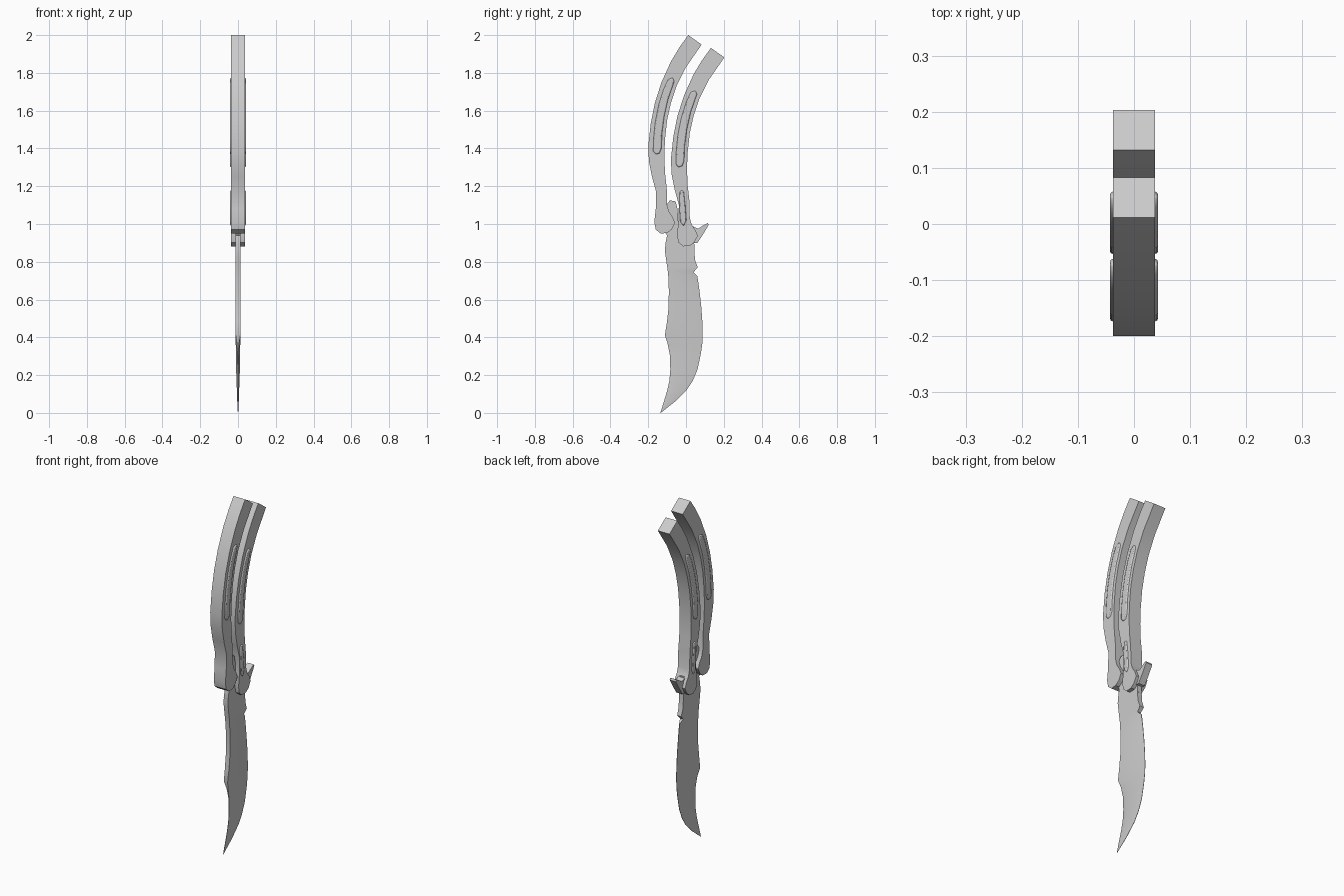
import bpy, bmesh

OFFSET = (0.12, -0.068)   # second handle is a shifted copy of the first


def finish(name, bm, angle=0.5):
    bmesh.ops.recalc_face_normals(bm, faces=bm.faces)
    me = bpy.data.meshes.new(name)
    bm.to_mesh(me)
    bm.free()
    ob = bpy.data.objects.new(name, me)
    bpy.context.collection.objects.link(ob)
    bpy.ops.object.select_all(action='DESELECT')
    ob.select_set(True)
    bpy.context.view_layer.objects.active = ob
    bpy.ops.object.shade_smooth_by_angle(angle=angle)
    return ob


def plate(name, outline, half, shift=(0, 0), bevel=0):
    """Extrude a (y, z) outline symmetrically across x = 0."""
    bm = bmesh.new()
    a = [bm.verts.new((-half, y + shift[0], z + shift[1])) for y, z in outline]
    face = bm.faces.new(a)
    ext = bmesh.ops.extrude_face_region(bm, geom=[face])
    for v in ext['geom']:
        if isinstance(v, bmesh.types.BMVert):
            v.co.x = half
    ob = finish(name, bm)
    if bevel:
        m = ob.modifiers.new("rim", 'BEVEL')
        m.width = bevel
        m.segments = 2
        m.limit_method = 'ANGLE'
        m.angle_limit = 1.2
    return ob


# handles: curved bars with a rounded pivot end, plus raised grips
handle = [(0.012, 2.0), (-0.035, 1.935), (-0.08, 1.86), (-0.13, 1.75), (-0.165, 1.64),
          (-0.187, 1.53), (-0.2, 1.41), (-0.196, 1.33), (-0.18, 1.25), (-0.158, 1.17),
          (-0.16, 1.08), (-0.168, 1.01), (-0.16, 0.97), (-0.135, 0.95), (-0.1, 0.952),
          (-0.075, 0.972), (-0.058, 1.005), (-0.07, 1.035), (-0.09, 1.065), (-0.1, 1.1),
          (-0.102, 1.19), (-0.111, 1.27), (-0.115, 1.36), (-0.111, 1.45), (-0.1, 1.55),
          (-0.08, 1.64), (-0.05, 1.73), (0.0, 1.83), (0.083, 1.95)]
grip = [(-0.07, 1.775), (-0.095, 1.765), (-0.12, 1.71), (-0.145, 1.63), (-0.163, 1.54),
        (-0.172, 1.45), (-0.174, 1.385), (-0.16, 1.368), (-0.14, 1.375), (-0.13, 1.40),
        (-0.127, 1.48), (-0.115, 1.57), (-0.095, 1.66), (-0.062, 1.755)]
for side, off in (("front", (0, 0)), ("back", OFFSET)):
    plate(side + "_handle", handle, 0.037, off)
    plate(side + "_grip", grip, 0.043, off, 0.006)

# small raised strip above the rear pivot
plate("pivot_strip", [(-0.033, 1.17), (-0.036, 1.10), (-0.03, 1.01), (-0.012, 0.99),
                      (0.002, 1.02), (-0.004, 1.10), (-0.012, 1.17), (-0.022, 1.18)],
      0.042, (0, 0), 0.005)

# latch spur behind the rear pivot
plate("spur", [(0.0, 0.99), (0.04, 0.985), (0.065, 0.975), (0.09, 0.992), (0.115, 1.005),
               (0.12, 0.995), (0.09, 0.945), (0.06, 0.90), (0.0, 0.90)], 0.02)

# tang between the handles
plate("tang", [(-0.098, 1.11), (-0.085, 1.125), (-0.055, 1.12), (-0.045, 1.08),
               (-0.04, 1.0), (0.04, 0.99), (0.045, 0.86), (-0.105, 0.86),
               (-0.11, 0.89), (-0.1, 0.94), (-0.125, 0.975), (-0.11, 1.05)], 0.014)

# blade: rows of z, spine y, ridge y, edge y, then half thickness at each
rows = [(0.90, -0.108, 0.0, 0.042, .014, .014, .014),
        (0.86, -0.112, 0.0, 0.044, .014, .014, .014),
        (0.81, -0.105, 0.0, 0.048, .014, .014, .014),
        (0.77, -0.099, 0.0, 0.062, .014, .014, .013),
        (0.745, -0.096, 0.0, 0.040, .0135, .0135, .010),
        (0.725, -0.094, -0.01, 0.060, .013, .013, .002),
        (0.65, -0.091, -0.01, 0.071, .013, .012, .001),
        (0.56, -0.092, -0.01, 0.081, .013, .012, .001),
        (0.48, -0.101, -0.015, 0.087, .013, .012, .001),
        (0.41, -0.112, -0.03, 0.088, .012, .012, .001),
        (0.365, -0.097, -0.045, 0.086, .005, .012, .001),
        (0.31, -0.086, -0.05, 0.078, .002, .011, .001),
        (0.23, -0.083, -0.05, 0.061, .001, .010, .001),
        (0.17, -0.088, -0.053, 0.036, .001, .008, .001),
        (0.12, -0.099, -0.065, 0.003, .001, .006, .001),
        (0.06, -0.117, -0.09, -0.058, .001, .004, .001),
        (0.0, -0.136, -0.135, -0.134, .0005, .001, .0005)]
bm = bmesh.new()
rings = []
for z, s, r, e, ts, tr, te in rows:
    loop = [(ts, s), (tr, r), (te, e), (-te, e), (-tr, r), (-ts, s)]
    rings.append([bm.verts.new((x, y, z)) for x, y in loop])
for a, b in zip(rings, rings[1:]):
    for i in range(6):
        j = (i + 1) % 6
        bm.faces.new((a[i], a[j], b[j], b[i]))
bm.faces.new(rings[0])
bm.faces.new(rings[-1])
finish("blade", bm)
